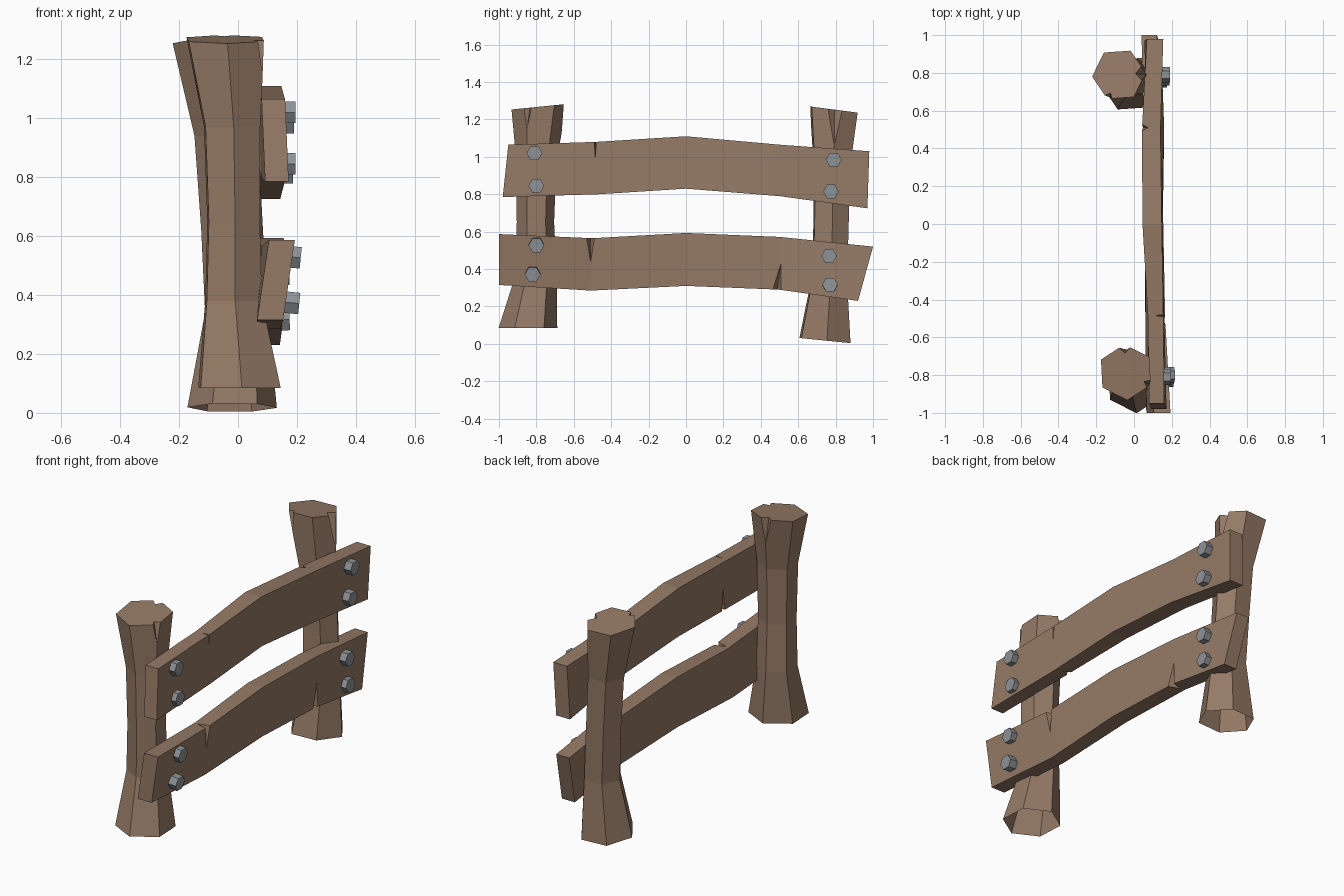
import bpy, bmesh
from math import cos, sin, radians, pi
from mathutils import Vector, Matrix

cube = bpy.data.objects.get("Cube")
if cube:
    bpy.data.objects.remove(cube, do_unlink=True)


def material(name, rgb):
    m = bpy.data.materials.new(name)
    m.use_nodes = True
    m.diffuse_color = (*rgb, 1)
    m.node_tree.nodes["Principled BSDF"].inputs["Base Color"].default_value = (*rgb, 1)
    return m


WOOD = material("brown wood", (0.30, 0.195, 0.133))
STEEL = material("grey steel", (0.27, 0.29, 0.31))


def make_object(name, bm, mat=None):
    bmesh.ops.recalc_face_normals(bm, faces=bm.faces[:])
    mesh = bpy.data.meshes.new(name)
    bm.to_mesh(mesh)
    bm.free()
    ob = bpy.data.objects.new(name, mesh)
    bpy.context.collection.objects.link(ob)
    if mat:
        mesh.materials.append(mat)
    return ob


def loft(rings):
    """Closed solid through a list of equal-length point rings."""
    bm = bmesh.new()
    loops = [[bm.verts.new(p) for p in ring] for ring in rings]
    n = len(loops[0])
    for a, b in zip(loops, loops[1:]):
        for i in range(n):
            j = (i + 1) % n
            bm.faces.new((a[i], a[j], b[j], b[i]))
    bm.faces.new(loops[0])
    bm.faces.new(loops[-1])
    return bm


def carve(ob, notches):
    """Subtract wedge-shaped cracks, each given by four corner points."""
    bm = bmesh.new()
    for points in notches:
        v = [bm.verts.new(p) for p in points]
        for i, j, k in ((0, 1, 2), (0, 1, 3), (0, 2, 3), (1, 2, 3)):
            bm.faces.new((v[i], v[j], v[k]))
    cutter = make_object("crack_cutter", bm)
    cutter.hide_render = True
    mod = ob.modifiers.new("cracks", 'BOOLEAN')
    mod.operation = 'DIFFERENCE'
    mod.solver = 'EXACT'
    mod.object = cutter
    bpy.context.view_layer.update()
    graph = bpy.context.evaluated_depsgraph_get()
    mesh = bpy.data.meshes.new_from_object(ob.evaluated_get(graph))
    ob.modifiers.clear()
    ob.data = mesh
    bpy.data.objects.remove(cutter, do_unlink=True)


# Posts: flared six-sided trunks with split tops and an open underside
def post(name, start, rings, cracks):
    loops = []
    for z, cx, cy, r, slope in rings:
        loop = []
        for k in range(6):
            a = radians(start + 60 * k)
            dy = r * sin(a)
            loop.append(Vector((cx + r * cos(a), cy + dy, z + slope * dy)))
        loops.append(loop)
    ob = make_object(name, loft(loops), WOOD)
    top, below = loops[-1], loops[-2]
    notches = []
    for k, width, depth, height in cracks:
        a = radians(start + 60 * k)
        out = Vector((cos(a), sin(a), 0))
        side = Vector((-sin(a), cos(a), 0)) * width / 2
        up = Vector((0, 0, 0.02))
        mouth = top[k] + out * 0.01 + up
        t = height / (top[k].z - below[k].z)
        apex = top[k].lerp(below[k], t) + out * 0.005
        notches.append((mouth + side, mouth - side, apex, top[k] - out * depth + up))
    carve(ob, notches)
    # open underside
    bm = bmesh.new()
    bm.from_mesh(ob.data)
    low = [f for f in bm.faces if f.normal.z < -0.9 and f.calc_center_median().z < 0.15]
    bmesh.ops.delete(bm, geom=low, context='FACES')
    bm.to_mesh(ob.data)
    bm.free()


post("front_post", 33,
     [(0.085, 0.005, -0.845, 0.157, 0), (0.38, -0.015, -0.80, 0.108, 0),
      (0.65, -0.015, -0.805, 0.10, 0), (0.97, -0.02, -0.80, 0.107, 0),
      (1.268, -0.043, -0.785, 0.148, 0.1)],
     [(1, 0.12, 0.05, 0.17), (5, 0.09, 0.045, 0.13)])
post("back_post", 4,
     [(0.018, -0.02, 0.743, 0.152, -0.1), (0.34, -0.005, 0.765, 0.107, 0),
      (0.62, -0.02, 0.775, 0.105, 0), (0.94, -0.04, 0.78, 0.108, 0),
      (1.253, -0.08, 0.79, 0.142, -0.13)],
     [(0, 0.16, 0.06, 0.21), (4, 0.09, 0.04, 0.13)])


# Rails: bent planks; each section is top y, top z, bottom y, bottom z,
# inner x, outer x, and the sideways lean of the bottom edge
def rail(name, sections, cracks):
    rings = [((x0, yt, zt), (x1, yt, zt), (x1 + lean, yb, zb), (x0 + lean, yb, zb))
             for yt, zt, yb, zb, x0, x1, lean in sections]
    ob = make_object(name, loft(rings), WOOD)
    # crack: corner of the plank, mouth width, height (sign = direction), x depth
    notches = []
    for x, y, z, width, height, depth, drift in cracks:
        ex = -0.01 if depth > 0 else 0.01
        ez = 0.012 if height < 0 else -0.012
        notches.append(((x + ex, y - width / 2, z + ez), (x + ex, y + width / 2, z + ez),
                        (x + ex / 2, y + drift, z + height), (x + depth, y, z + ez)))
    carve(ob, notches)


rail("upper_rail",
     [(-0.95, 1.065, -0.98, 0.785, 0.08, 0.16, 0.012),
      (-0.48, 1.08, -0.47, 0.80, 0.073, 0.155, 0.005),
      (0, 1.11, 0, 0.83, 0.045, 0.147, 0.005),
      (0.5, 1.065, 0.5, 0.79, 0.042, 0.14, 0.02),
      (0.98, 1.03, 0.97, 0.725, 0.068, 0.155, -0.012)],
     [(0.155, -0.485, 1.08, 0.015, -0.09, -0.05, 0),
      (0.078, -0.45, 0.80, 0.04, 0.14, 0.05, 0.01),
      (0.042, 0.51, 1.065, 0.05, -0.08, 0.04, 0)])
rail("lower_rail",
     [(-1, 0.587, -1, 0.315, 0.105, 0.193, -0.04),
      (-0.5, 0.565, -0.51, 0.285, 0.08, 0.165, -0.02),
      (0, 0.593, 0, 0.31, 0.06, 0.155, -0.005),
      (0.5, 0.572, 0.5, 0.29, 0.05, 0.14, 0.01),
      (1, 0.52, 0.92, 0.23, 0.04, 0.122, 0.02)],
     [(0.165, -0.51, 0.565, 0.05, -0.16, -0.07, 0),
      (0.15, 0.485, 0.29, 0.055, 0.16, -0.07, 0.025)])

# Bolts: hexagonal heads on the outer side of the rails
BOLTS = [(0.195, -0.81, 1.02, 0), (0.195, -0.80, 0.845, 0),
         (0.19, 0.79, 0.985, 0), (0.187, 0.775, 0.815, 0),
         (0.213, -0.80, 0.53, 0.1), (0.208, -0.82, 0.375, 0.1),
         (0.175, 0.765, 0.47, 0), (0.175, 0.77, 0.315, -0.05)]
for i, (tip, y, z, tilt) in enumerate(BOLTS):
    bm = bmesh.new()
    bmesh.ops.create_cone(bm, cap_ends=True, segments=6, radius1=0.042,
                          radius2=0.042, depth=0.08)
    bm.transform(Matrix.Translation((tip - 0.04, y, z))
                 @ Matrix.Rotation(pi / 2 + tilt, 4, 'Y'))
    make_object(f"bolt_{i + 1}", bm, STEEL)
